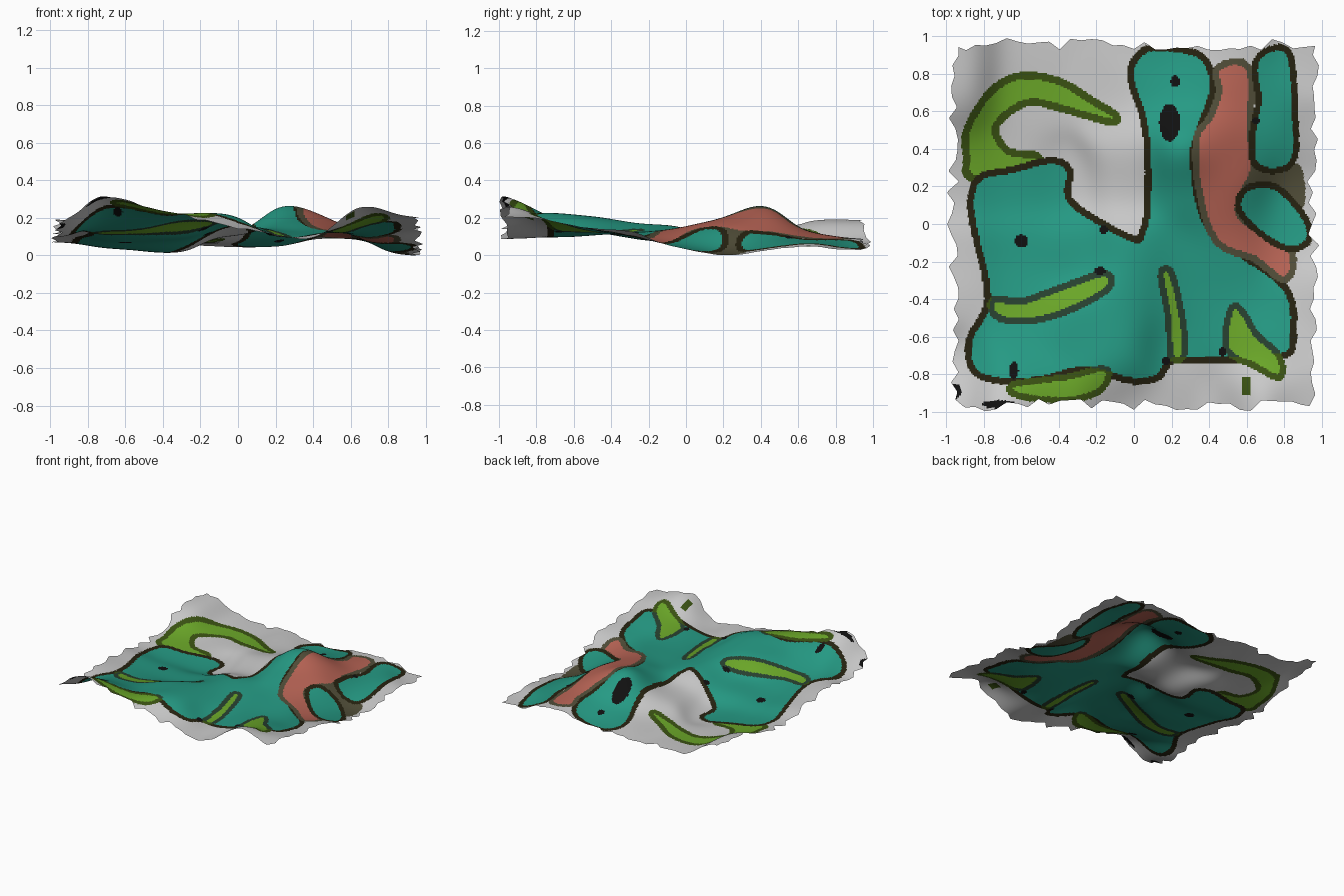
import bpy, bmesh, math, random
from mathutils import Vector, kdtree

if "Cube" in bpy.data.objects:
    bpy.data.objects.remove(bpy.data.objects["Cube"])

random.seed(7)
N = 220  # grid cells per side


def srgb(h):
    c = [int(h[i:i + 2], 16) / 255 for i in (0, 2, 4)]
    return [v / 12.92 if v <= 0.04045 else ((v + 0.055) / 1.055) ** 2.4 for v in c] + [1]


COLOURS = {"pale_grey": "c9c9c9", "teal": "259a84", "clay_red": "b86455", "leaf_green": "6aa628",
           "dark_brown": "262210", "olive_green": "3a5212", "slate_green": "27402f",
           "umber": "504d38", "black": "101010"}
NAMES = list(COLOURS)

# Height samples of the draped cloth, one row per y: (x, z) pairs
DRAPE = {
    -0.96: [(-.95, .19), (-.68, .33), (-.5, .27), (0, .155), (.2, .125), (.42, .11), (.63, .26), (.9, .22)],
    -0.78: [(-.93, .13), (-.64, .24), (-.1, .23)],
    -0.65: [(.22, .11), (.5, .14), (.75, .18)],
    -0.58: [(-.6, .16), (-.35, .2), (-.1, .225)],
    -0.4: [(-.93, .14), (-.6, .12), (-.05, .20), (.2, .13), (.5, .13), (.8, .13), (.95, .15)],
    -0.15: [(-.95, .12), (-.6, .085), (-.3, .1), (0, .175), (.25, .14), (.5, .14), (.8, .08)],
    0.05: [(.5, .165), (.7, .075), (.9, .04)],
    0.2: [(-.95, .08), (-.65, .045), (-.38, .025), (0, .12), (.3, .21), (.5, .19), (.9, .01)],
    0.4: [(-.95, .10), (-.7, .055), (0, .14), (.27, .28), (.45, .22), (.65, .12), (.9, .04)],
    0.65: [(-.97, .19), (-.6, .06), (-.1, .08), (.2, .115), (.45, .14), (.7, .09)],
    0.95: [(-.95, .20), (-.6, .07), (.15, .055), (.5, .10), (.93, .04)],
}
SAMPLES = [(x, y, z) for y, row in DRAPE.items() for x, z in row]


def blend(x, y, values):
    """Smooth Gaussian blend of scattered values."""
    sw = sv = 0.0
    for (px, py, _), v in zip(SAMPLES, values):
        w = math.exp(-((x - px) ** 2 + (y - py) ** 2) / 0.033)
        sw += w
        sv += w * v
    return sv / (sw + 1e-9)


# Correct the blend so that it passes close to the samples
fit = [s[2] for s in SAMPLES]
for _ in range(4):
    fit = [f + s[2] - blend(s[0], s[1], fit) for f, s in zip(fit, SAMPLES)]


class Patch:
    """Closed smooth outline with an inside test and a distance to the border."""

    def __init__(self, pts):
        n, out = len(pts), []
        for i in range(n):
            a, b, c, d = (Vector(pts[(i + k) % n]) for k in (-1, 0, 1, 2))
            for t in (0, 0.25, 0.5, 0.75):
                out.append(0.5 * (2 * b + (c - a) * t + (2 * a - 5 * b + 4 * c - d) * t * t
                                  + (3 * b - a - 3 * c + d) * t ** 3))
        self.segs = [(p.x, p.y, q.x, q.y) for p, q in zip(out, out[1:] + out[:1])]
        self.box = (min(p.x for p in out) - .06, max(p.x for p in out) + .06,
                    min(p.y for p in out) - .06, max(p.y for p in out) + .06)
        dense = [p.lerp(q, k / 6) for p, q in zip(out, out[1:] + out[:1]) for k in range(6)]
        self.tree = kdtree.KDTree(len(dense))
        for i, p in enumerate(dense):
            self.tree.insert((p.x, p.y, 0), i)
        self.tree.balance()

    def distance(self, x, y):
        b = self.box
        if not (b[0] < x < b[1] and b[2] < y < b[3]):
            return 1.0
        inside = False
        for x1, y1, x2, y2 in self.segs:
            if (y1 > y) != (y2 > y) and x < x1 + (y - y1) * (x2 - x1) / (y2 - y1):
                inside = not inside
        d = self.tree.find((x, y, 0))[2]
        return -d if inside else d


# Painted patches in order: outline, fill, border colour, border width
hook = [(-.11, .56), (-.25, .65), (-.4, .74), (-.6, .77), (-.75, .69), (-.87, .5), (-.87, .35),
        (-.84, .26), (-.52, .34), (-.68, .37), (-.76, .5), (-.68, .61), (-.55, .67), (-.4, .64)]
main = [(.04, .89), (.12, .92), (.3, .9), (.38, .84), (.4, .7), (.31, .45), (.3, .3), (.33, .1),
        (.4, -.05), (.55, -.17), (.8, -.36), (.83, -.62), (.77, -.69),
        (.45, -.71), (.2, -.71), (.12, -.8), (0, -.82), (-.15, -.78), (-.3, -.76), (-.5, -.81),
        (-.7, -.82), (-.84, -.77), (-.86, -.62), (-.76, -.4), (-.84, 0), (-.85, .15),
        (-.8, .24), (-.65, .27), (-.45, .32), (-.36, .28), (-.37, .15), (-.28, .05), (0, -.1),
        (.06, -.05), (.09, .1), (.08, .5), (0, .78)]
link = [(.6, .3), (.75, .27), (.87, .3), (.87, .08), (.6, .17)]
red = [(.46, .82), (.6, .82), (.6, .5), (.62, .3), (.56, .17), (.54, .05), (.65, -.05), (.82, -.15),
       (.8, -.28), (.65, -.17), (.45, -.08), (.36, .2), (.35, .45), (.42, .56), (.47, .7)]
tall_patch = [(.66, .85), (.75, .92), (.82, .88), (.84, .6), (.84, .36), (.75, .3), (.65, .34), (.65, .5), (.68, .66)]
oval_patch = [(.57, .1), (.62, .18), (.75, .18), (.88, .05), (.92, -.05), (.88, -.11), (.78, -.1), (.64, 0)]
left_leaf = [(-.74, -.42), (-.6, -.43), (-.45, -.38), (-.2, -.29), (-.14, -.29), (-.16, -.34), (-.3, -.42),
             (-.5, -.49), (-.7, -.49)]
thin_leaf = [(.16, -.28), (.19, -.28), (.24, -.5), (.255, -.68), (.21, -.69), (.2, -.5)]
low_leaf = [(-.64, -.87), (-.35, -.83), (-.2, -.79), (-.15, -.8), (-.2, -.88), (-.35, -.92), (-.55, -.91)]
flame_leaf = [(.53, -.46), (.58, -.5), (.64, -.6), (.75, -.7), (.77, -.8), (.65, -.74), (.51, -.66)]
PAINT = [(Patch(p), f, b, w) for p, f, b, w in (
    (hook, "leaf_green", "olive_green", .04), (main, "teal", "dark_brown", .036),
    (link, "umber", "umber", .02), (red, "clay_red", "umber", .036),
    (tall_patch, "teal", "dark_brown", .034), (oval_patch, "teal", "dark_brown", .034),
    (left_leaf, "leaf_green", "olive_green", .036), (thin_leaf, "leaf_green", "olive_green", .034),
    (low_leaf, "leaf_green", "olive_green", .034), (flame_leaf, "leaf_green", "olive_green", .034))]
# Small black spots: x, y, half width, half height
SPOTS = [(.22, .76, .025, .03), (.19, .54, .055, .1), (-.6, -.09, .035, .035), (-.64, -.78, .025, .045),
         (.65, .55, .02, .02), (-.18, -.25, .03, .02), (.17, -.73, .02, .025), (.47, -.68, .02, .025),
         (-.16, -.03, .025, .02), (-.95, -.89, .03, .04), (-.72, -.96, .09, .022)]


def colour_at(x, y):
    for sx, sy, rx, ry in SPOTS:
        if ((x - sx) / rx) ** 2 + ((y - sy) / ry) ** 2 < 1:
            return "black"
    c = "pale_grey"
    for patch, fill, border, width in PAINT:
        d = patch.distance(x, y)
        if d < 0:
            c = fill
        elif d < width:
            c = "slate_green" if fill == "leaf_green" and c == "teal" else border
    if c == "pale_grey" and abs(x - .6) < .02 and abs(y + .86) < .05:
        c = "olive_green"
    return c


def torn_edge(base):
    """Ragged edge: distance from the centre as a function of the position along the side."""
    knots = [base + random.uniform(-.03, .038) for _ in range(35)]

    def at(t):
        k = min(max((t + 1) * 17, 0), 33.999)
        i = int(k)
        return knots[i] + (knots[i + 1] - knots[i]) * (k - i)
    return at


left, right, front, back = torn_edge(.96), torn_edge(.95), torn_edge(.96), torn_edge(.955)

# Torn cloth sheet
bm = bmesh.new()
grid = []
for j in range(N + 1):
    row, v = [], 2 * j / N - 1
    for i in range(N + 1):
        u = 2 * i / N - 1
        ex = (right if u > 0 else left)(v)
        ey = (back if v > 0 else front)(u)
        x = u * (.96 + (ex - .96) * abs(u) ** 14)
        y = v * (.96 + (ey - .96) * abs(v) ** 14)
        row.append(bm.verts.new((x, y, blend(x, y, fit))))
    grid.append(row)
low = min(v.co.z for v in bm.verts)
for v in bm.verts:
    v.co.z -= low
for j in range(N):
    for i in range(N):
        f = bm.faces.new((grid[j][i], grid[j][i + 1], grid[j + 1][i + 1], grid[j + 1][i]))
        c = f.calc_center_median()
        f.material_index = NAMES.index(colour_at(c.x, c.y))
        f.smooth = True

mesh = bpy.data.meshes.new("camouflage_cloth")
bm.to_mesh(mesh)
bm.free()
for name in NAMES:
    mat = bpy.data.materials.new(name)
    mat.diffuse_color = srgb(COLOURS[name])
    mat.use_nodes = True
    mat.node_tree.nodes["Principled BSDF"].inputs["Base Color"].default_value = mat.diffuse_color
    mesh.materials.append(mat)
bpy.context.collection.objects.link(bpy.data.objects.new("camouflage_cloth", mesh))
